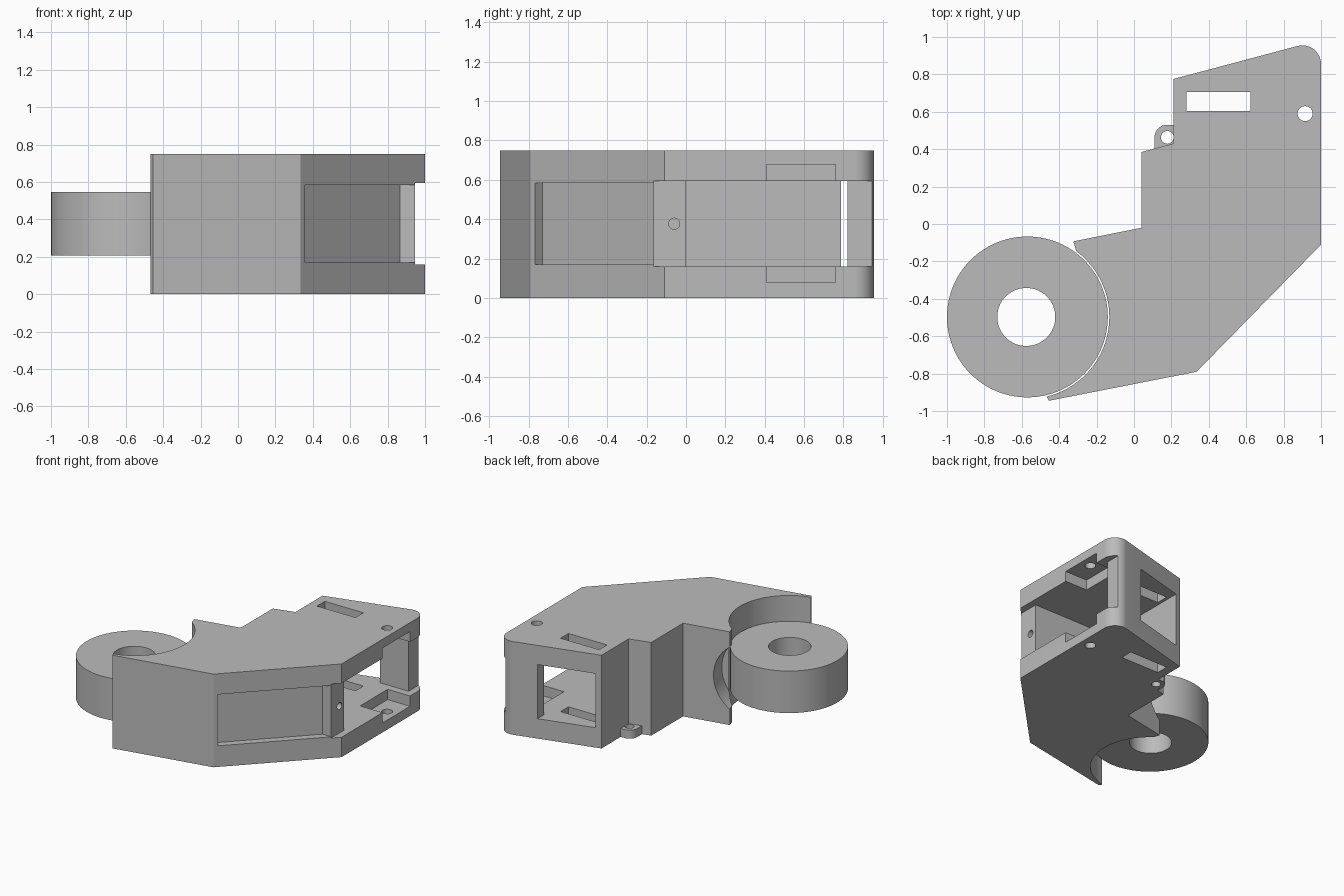
import bpy, bmesh, math
from mathutils import Matrix, Vector

if "Cube" in bpy.data.objects:
    bpy.data.objects.remove(bpy.data.objects["Cube"])

grey = bpy.data.materials.new("plain_grey")
grey.diffuse_color = (0.5, 0.5, 0.5, 1)
grey.use_nodes = True
grey.node_tree.nodes["Principled BSDF"].inputs["Base Color"].default_value = (0.5, 0.5, 0.5, 1)

HEIGHT = 0.75
MID = 0.377
WHEEL = (-0.57, -0.497)


def prism(name, points, z0, z1, matrix=None):
    """Extrude a flat outline from z0 to z1, then place it."""
    bm = bmesh.new()
    face = bm.faces.new([bm.verts.new((x, y, z0)) for x, y in points])
    top = bmesh.ops.extrude_face_region(bm, geom=[face])["geom"]
    bmesh.ops.translate(bm, vec=(0, 0, z1 - z0),
                        verts=[v for v in top if isinstance(v, bmesh.types.BMVert)])
    if matrix:
        bm.transform(matrix)
    bmesh.ops.recalc_face_normals(bm, faces=bm.faces)
    mesh = bpy.data.meshes.new(name)
    bm.to_mesh(mesh)
    bm.free()
    obj = bpy.data.objects.new(name, mesh)
    bpy.context.collection.objects.link(obj)
    return obj


def arc(cx, cy, r, a0=0, a1=360, n=48):
    steps = n if a1 - a0 == 360 else n + 1
    angles = [math.radians(a0 + (a1 - a0) * i / n) for i in range(steps)]
    return [(cx + r * math.cos(a), cy + r * math.sin(a)) for a in angles]


def rect(x0, y0, x1, y1):
    return [(x0, y0), (x1, y0), (x1, y1), (x0, y1)]


def rod(name, r, start, direction, length, n=48):
    turn = Vector(direction).to_track_quat('Z', 'Y').to_matrix().to_4x4()
    return prism(name, arc(0, 0, r, n=n), 0, length, Matrix.Translation(start) @ turn)


def cut(obj, cutters):
    """Subtract each cutter and remove it."""
    for cutter in cutters:
        cutter.hide_render = True
        mod = obj.modifiers.new("cut", 'BOOLEAN')
        mod.operation = 'DIFFERENCE'
        mod.solver = 'EXACT'
        mod.object = cutter
        graph = bpy.context.evaluated_depsgraph_get()
        mesh = bpy.data.meshes.new_from_object(obj.evaluated_get(graph))
        obj.modifiers.remove(mod)
        obj.data = mesh
        bpy.data.objects.remove(cutter)


def finish(obj):
    obj.data.materials.clear()
    obj.data.materials.append(grey)
    for p in obj.data.polygons:
        p.material_index = 0
    bpy.ops.object.select_all(action='DESELECT')
    obj.select_set(True)
    bpy.context.view_layer.objects.active = obj
    bpy.ops.object.shade_smooth_by_angle(angle=math.radians(30))


# Angled housing with one rounded corner
outline = [(-0.455, -0.945), (0.335, -0.79), (1, -0.11)]
outline += arc(0.9, 0.855, 0.1, 0, 105, 16)
outline += [(0.21, 0.775), (0.21, 0.43), (0.04, 0.385), (0.04, -0.02),
            (-0.325, -0.093), (-0.31, -0.14), (-0.3, -0.17), (-0.4, -0.5), (-0.475, -0.91)]
housing = prism("housing", outline, 0, HEIGHT)

# Open bay with rear window and recessed right side
bay = prism("bay", [(0.255, 0), (0.945, 0), (0.945, -0.4), (1.2, -0.4), (1.2, 1.2),
                    (0.945, 1.2), (0.945, 0.82), (0.69, 0.82), (0.69, 1.2), (0.255, 1.2)],
            0.16, 0.595)
# Shallow pocket in the slanted wall
pocket = prism("pocket", [(0.36, -0.77), (0.317, -0.728), (0.867, -0.165),
                          (1.2, -0.165), (1.2, -0.868), (0.46, -0.868)], 0.17, 0.583)
# Clearance for the wheel, and the round bite in the wall beside it
wheel_well = prism("wheel_well", arc(*WHEEL, 0.438, n=96), -0.1, HEIGHT + 0.1)
along = Vector((0.981, 0.196, 0))
inward = Vector((0.196, -0.981, 0))
bite_centre = Vector((-0.325, -0.093, MID)) - along * 0.175 - inward * 0.1
wall_bite = rod("wall_bite", 0.305, bite_centre, inward, 0.25, 64)

cut(housing, [
    bay, pocket, wheel_well, wall_bite,
    prism("mount_recess", rect(0.8, 0.41, 1.2, 0.76), 0.077, 0.678),
    prism("slot", rect(0.28, 0.605, 0.623, 0.705), -0.1, HEIGHT + 0.1),
    prism("plate_hole", arc(0.915, 0.59, 0.04), -0.1, HEIGHT + 0.1),
    rod("rear_post_hole", 0.03, (0.5, 0.88, MID), (1, 0, 0), 0.6),
    rod("front_post_hole", 0.028, (0.75, -0.06, MID), (1, 0, 0), 0.4),
])
finish(housing)

# Small ear with a screw hole beside the step
ear_outline = [(0.225, 0.4), (0.225, 0.53)] + arc(0.175, 0.465, 0.065, 90, 180, 12) + [(0.11, 0.385)]
ear = prism("screw_ear", ear_outline, 0, 0.068)
cut(ear, [prism("ear_hole", arc(0.178, 0.463, 0.034), -0.1, 0.2)])
finish(ear)

# Wheel with a centre bore
wheel = prism("wheel", arc(*WHEEL, 0.43, n=96), 0.208, 0.546)
cut(wheel, [prism("bore", arc(WHEEL[0] - 0.006, WHEEL[1], 0.155, n=64), 0, 1)])
finish(wheel)
